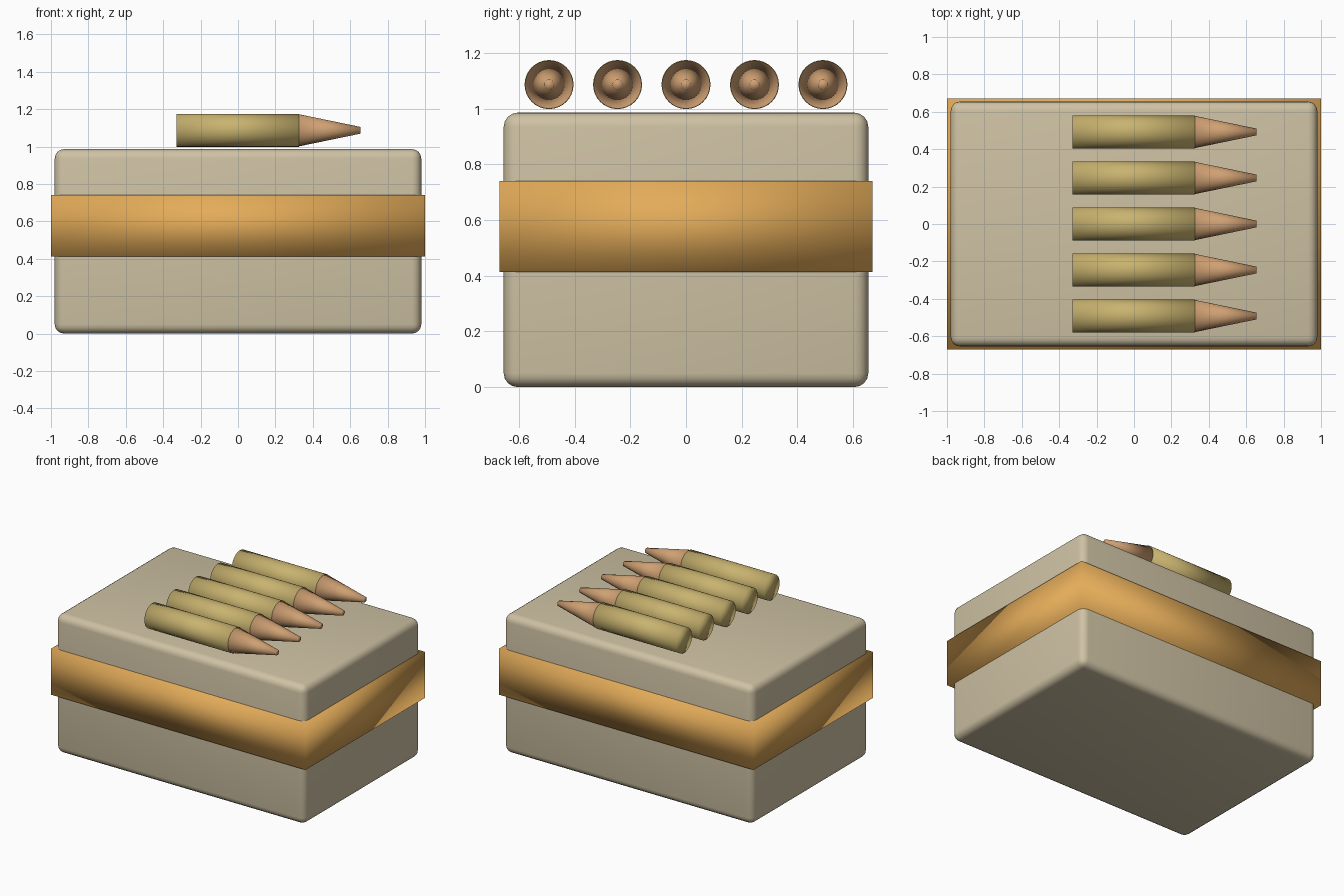
import bpy
import math

cube = bpy.data.objects.get("Cube")
if cube:
    bpy.data.objects.remove(cube, do_unlink=True)


def material(name, rgb):
    mat = bpy.data.materials.new(name)
    mat.use_nodes = True
    mat.diffuse_color = (*rgb, 1)
    mat.node_tree.nodes["Principled BSDF"].inputs["Base Color"].default_value = (*rgb, 1)
    return mat


cardboard = material("cardboard beige", (0.62, 0.54, 0.37))
orange = material("label orange", (0.77, 0.41, 0.10))
brass = material("brass", (0.58, 0.45, 0.16))
copper = material("copper", (0.62, 0.35, 0.17))


def finish(name, mat):
    obj = bpy.context.object
    obj.name = name
    obj.data.materials.append(mat)
    bpy.ops.object.shade_smooth()
    return obj


def block(name, size, z, mat):
    bpy.ops.mesh.primitive_cube_add(size=1, location=(0, 0, z))
    bpy.context.object.scale = size
    bpy.ops.object.transform_apply(location=False, rotation=False, scale=True)
    return finish(name, mat)


def round_part(name, x_start, x_end, y, radius_start, radius_end, mat):
    bpy.ops.mesh.primitive_cone_add(
        vertices=32, radius1=radius_start, radius2=radius_end,
        depth=x_end - x_start, rotation=(0, math.pi / 2, 0),
        location=((x_start + x_end) / 2, y, 1.087))
    return finish(name, mat)


# Rounded carton
carton = block("carton", (1.96, 1.31, 0.986), 0.493, cardboard)
bevel = carton.modifiers.new("rounded edges", "BEVEL")
bevel.width = 0.05
bevel.segments = 4

# Wrapped label band with soft shading across its corners
block("label_band", (2.0, 1.34, 0.328), 0.577, orange)

# Row of cartridges lying on the lid
for i in range(5):
    y = (i - 2) * 0.246
    round_part(f"casing_{i + 1}", -0.33, 0.325, y, 0.088, 0.088, brass)
    round_part(f"tip_{i + 1}", 0.325, 0.655, y, 0.086, 0.018, copper)
